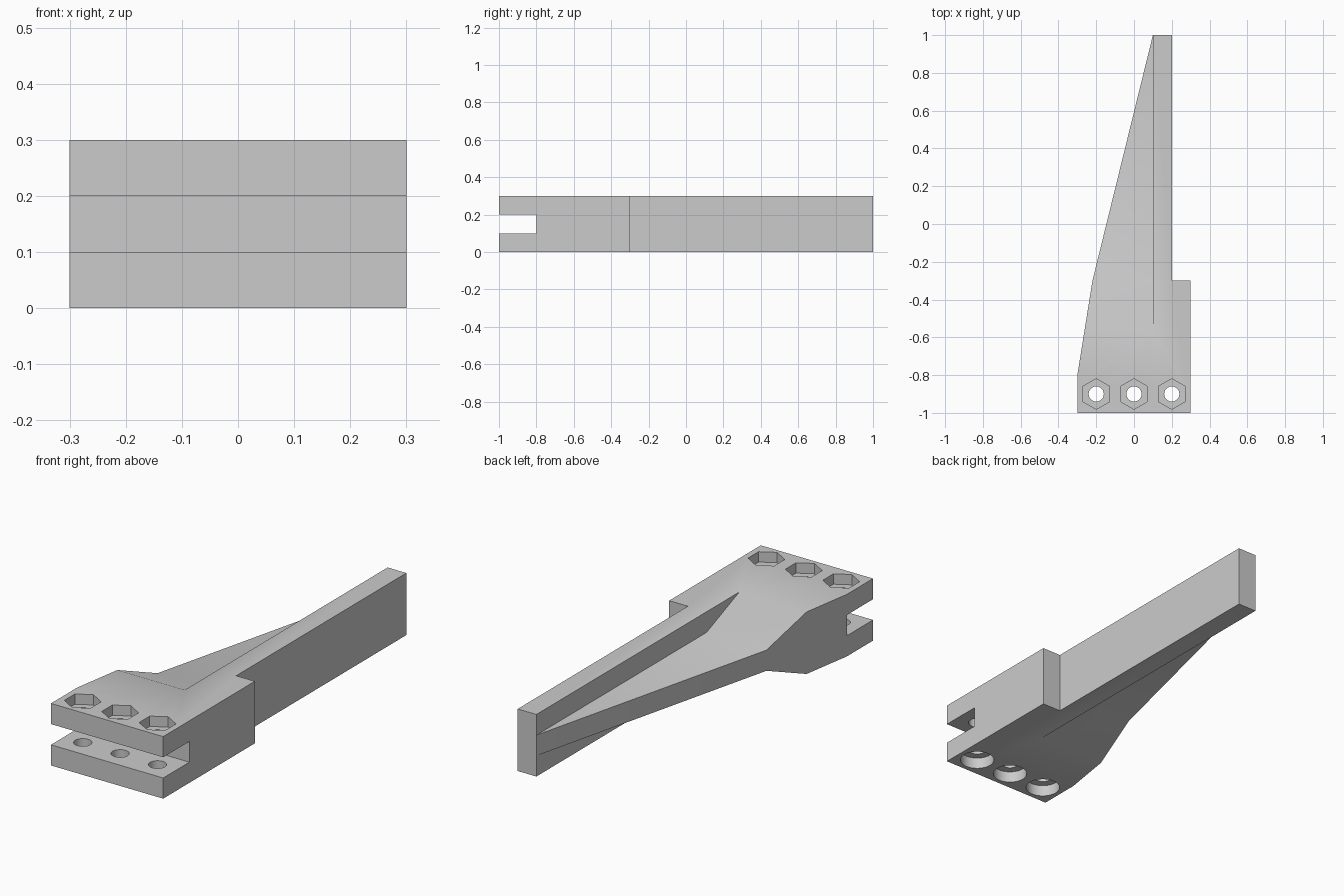
import bpy, bmesh, math
from mathutils import Vector

cube = bpy.data.objects.get("Cube")
if cube:
    bpy.data.objects.remove(cube, do_unlink=True)

grey = bpy.data.materials.new("light_grey")
grey.use_nodes = True
colour = (0.6, 0.6, 0.6, 1)
grey.diffuse_color = colour
grey.node_tree.nodes["Principled BSDF"].inputs["Base Color"].default_value = colour


def prism(name, outline, offset):
    """Extrude a flat outline of 3D points along an offset."""
    bm = bmesh.new()
    face = bm.faces.new([bm.verts.new(p) for p in outline])
    new = bmesh.ops.extrude_face_region(bm, geom=[face])["geom"]
    verts = [v for v in new if isinstance(v, bmesh.types.BMVert)]
    bmesh.ops.translate(bm, verts=verts, vec=Vector(offset))
    bmesh.ops.recalc_face_normals(bm, faces=bm.faces[:])
    mesh = bpy.data.meshes.new(name)
    bm.to_mesh(mesh)
    bm.free()
    mesh.materials.append(grey)
    obj = bpy.data.objects.new(name, mesh)
    bpy.context.collection.objects.link(obj)
    return obj


def round_prism(name, x, y, radius, sides, low, high):
    """Upright prism with a regular outline, first corner towards +y."""
    turns = [math.tau * i / sides for i in range(sides)]
    ring = [(x + radius * math.sin(a), y + radius * math.cos(a), low) for a in turns]
    return prism(name, ring, (0, 0, high - low))


def cut(target, cutter):
    """Subtract the cutter and remove it."""
    cutter.hide_render = True
    mod = target.modifiers.new("cut", "BOOLEAN")
    mod.operation = "DIFFERENCE"
    mod.solver = "EXACT"
    mod.object = cutter
    bpy.ops.object.modifier_apply(modifier=mod.name)
    bpy.data.objects.remove(cutter, do_unlink=True)


HEIGHT = 0.3

# Plan of the foot, the long rib and the tapering web
plan = [(-0.3, -1), (0.3, -1), (0.3, -0.3), (0.2, -0.3),
        (0.2, 1), (0.1, 1), (-0.22, -0.3), (-0.3, -0.8)]
bracket = prism("bracket_arm", [(x, y, 0) for x, y in plan], (0, 0, HEIGHT))
bpy.ops.object.select_all(action="DESELECT")
bpy.context.view_layer.objects.active = bracket
bracket.select_set(True)

# Thin the web beside the rib, sloping in from above and below
slope = [(-0.8, 0.4), (-0.55, 0.3), (-0.3, 0.2), (1.1, 0.2), (1.1, 0.4)]
for flip in (False, True):
    side = [(-0.5, y, HEIGHT - z if flip else z) for y, z in slope]
    cut(bracket, prism("web_cutter", side, (0.6, 0, 0)))

# Slot between the two jaws
slot = [(-0.5, y, z) for y, z in ((-1.1, 0.1), (-0.8, 0.1), (-0.8, 0.2), (-1.1, 0.2))]
cut(bracket, prism("slot_cutter", slot, (1, 0, 0)))

# Bolt holes with nut pockets on top and round head recesses below
for x in (-0.2, 0, 0.2):
    cut(bracket, round_prism("hole_cutter", x, -0.9, 0.04, 40, -0.1, 0.4))
    cut(bracket, round_prism("nut_cutter", x, -0.9, 0.081, 6, 0.25, 0.4))
    cut(bracket, round_prism("head_cutter", x, -0.9, 0.078, 48, -0.1, 0.055))

bpy.ops.object.shade_smooth_by_angle(angle=math.radians(30))
